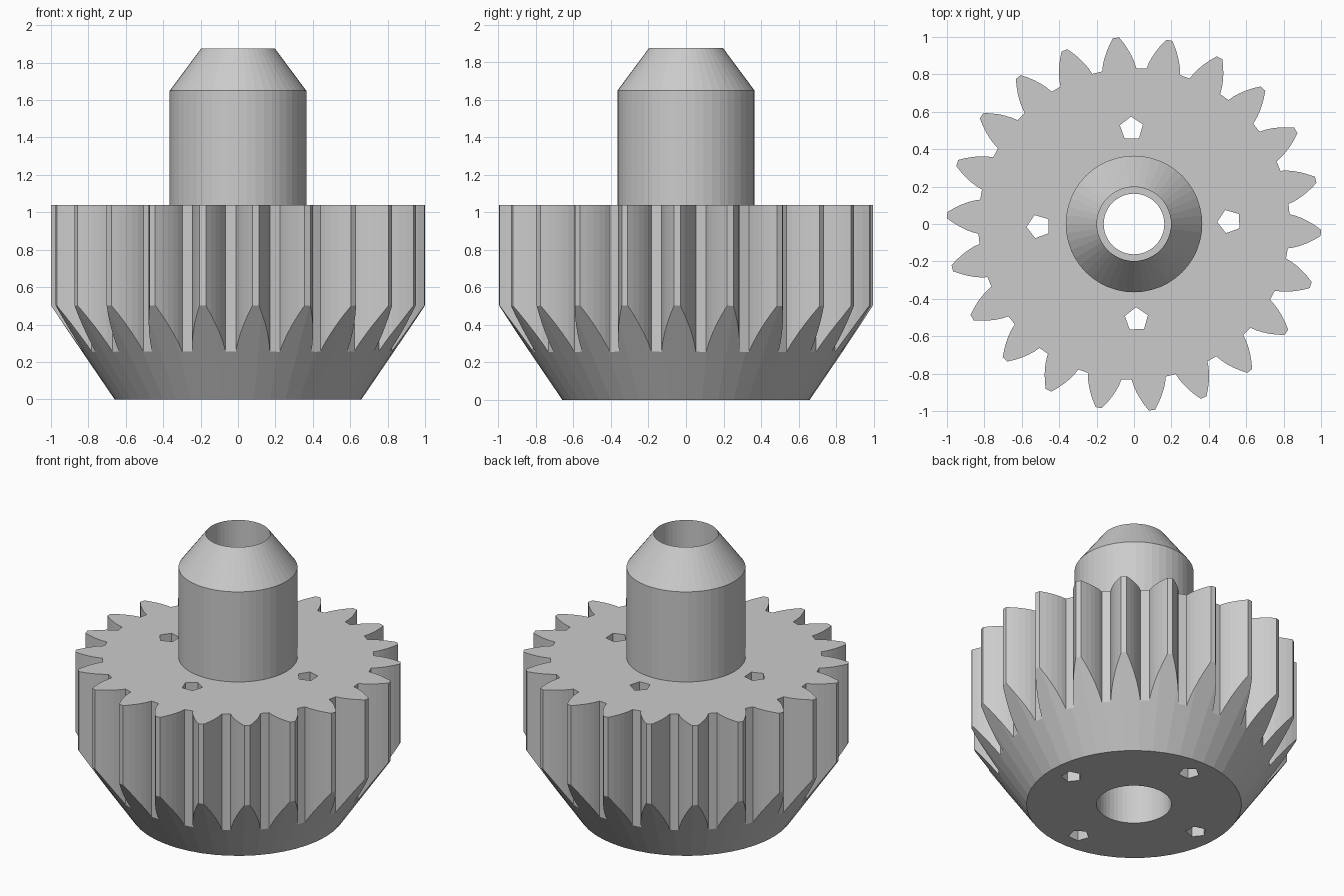
import bpy, bmesh, math
from mathutils import Matrix

if "Cube" in bpy.data.objects:
    bpy.data.objects.remove(bpy.data.objects["Cube"], do_unlink=True)

TEETH = 22
OUTER, PITCH, ROOT = 1.0, 0.917, 0.833
PRESSURE = math.radians(28)
PHASE = math.radians(-2.7)
GEAR_TOP = 1.04

grey = bpy.data.materials.new("plain_grey")
grey.use_nodes = True
grey.diffuse_color = (0.6, 0.6, 0.6, 1)
grey.node_tree.nodes["Principled BSDF"].inputs["Base Color"].default_value = (0.6, 0.6, 0.6, 1)


def make_object(name, bm):
    bmesh.ops.recalc_face_normals(bm, faces=bm.faces)
    mesh = bpy.data.meshes.new(name)
    bm.to_mesh(mesh)
    bm.free()
    mesh.materials.append(grey)
    ob = bpy.data.objects.new(name, mesh)
    bpy.context.collection.objects.link(ob)
    return ob


def ring(name, profile, segments=48):
    """Revolve a closed (radius, height) profile around z."""
    bm = bmesh.new()
    loops = []
    for i in range(segments):
        a = math.tau * i / segments
        loops.append([bm.verts.new((r * math.cos(a), r * math.sin(a), z)) for r, z in profile])
    n = len(profile)
    for i in range(segments):
        here, there = loops[i], loops[(i + 1) % segments]
        for j in range(n):
            k = (j + 1) % n
            bm.faces.new((here[j], there[j], there[k], here[k]))
    return make_object(name, bm)


def prism(bm, outline, z0, z1):
    """Extrude a flat outline from z0 to z1."""
    face = bm.faces.new([bm.verts.new((x, y, z0)) for x, y in outline])
    extruded = bmesh.ops.extrude_face_region(bm, geom=[face])
    top = [v for v in extruded["geom"] if isinstance(v, bmesh.types.BMVert)]
    bmesh.ops.translate(bm, verts=top, vec=(0, 0, z1 - z0))


def apply_boolean(target, cutter, operation):
    cutter.hide_render = True
    mod = target.modifiers.new("cut", "BOOLEAN")
    mod.operation = operation
    mod.solver = "EXACT"
    mod.object = cutter
    bpy.context.view_layer.objects.active = target
    bpy.ops.object.modifier_apply(modifier=mod.name)
    bpy.data.objects.remove(cutter, do_unlink=True)


def involute(angle):
    return math.tan(angle) - angle


def half_tooth_angle(r):
    base = PITCH * math.cos(PRESSURE)
    return math.pi / (2 * TEETH) + involute(PRESSURE) - involute(math.acos(base / r))


# Toothed wheel with involute flanks
radii = [ROOT + (OUTER - ROOT) * i / 5 for i in range(6)]
flank = [(r, -half_tooth_angle(r)) for r in radii]
flank += [(r, -a) for r, a in reversed(flank)]
outline = []
for t in range(TEETH):
    centre = PHASE + math.tau * t / TEETH
    outline += [(r * math.cos(centre + a), r * math.sin(centre + a)) for r, a in flank]
bm = bmesh.new()
prism(bm, outline, -0.1, GEAR_TOP)
gear = make_object("gear_wheel", bm)

# Conical underside and wide lower bore
blank = ring("gear_blank", [(0.23, 0), (0.66, 0), (1.068, 0.6), (1.068, 1.2), (0.23, 1.2)])
apply_boolean(gear, blank, "INTERSECT")

# Four five-sided through holes
bm = bmesh.new()
for i in range(4):
    a = math.radians(1.5 + 90 * i)
    cx, cy = 0.51 * math.cos(a), 0.51 * math.sin(a)
    point = math.radians(92 if i % 2 else 182)
    corners = [point + math.tau * k / 5 for k in range(5)]
    prism(bm, [(cx + 0.065 * math.cos(c), cy + 0.065 * math.sin(c)) for c in corners], -0.2, 1.3)
apply_boolean(gear, make_object("hole_cutter", bm), "DIFFERENCE")

# Hollow hub with a tapered nose
ring("hub_shaft", [(0.162, 1.0), (0.365, 1.0), (0.365, 1.65), (0.198, 1.875),
                   (0.198, 1.5), (0.162, 1.5)])
